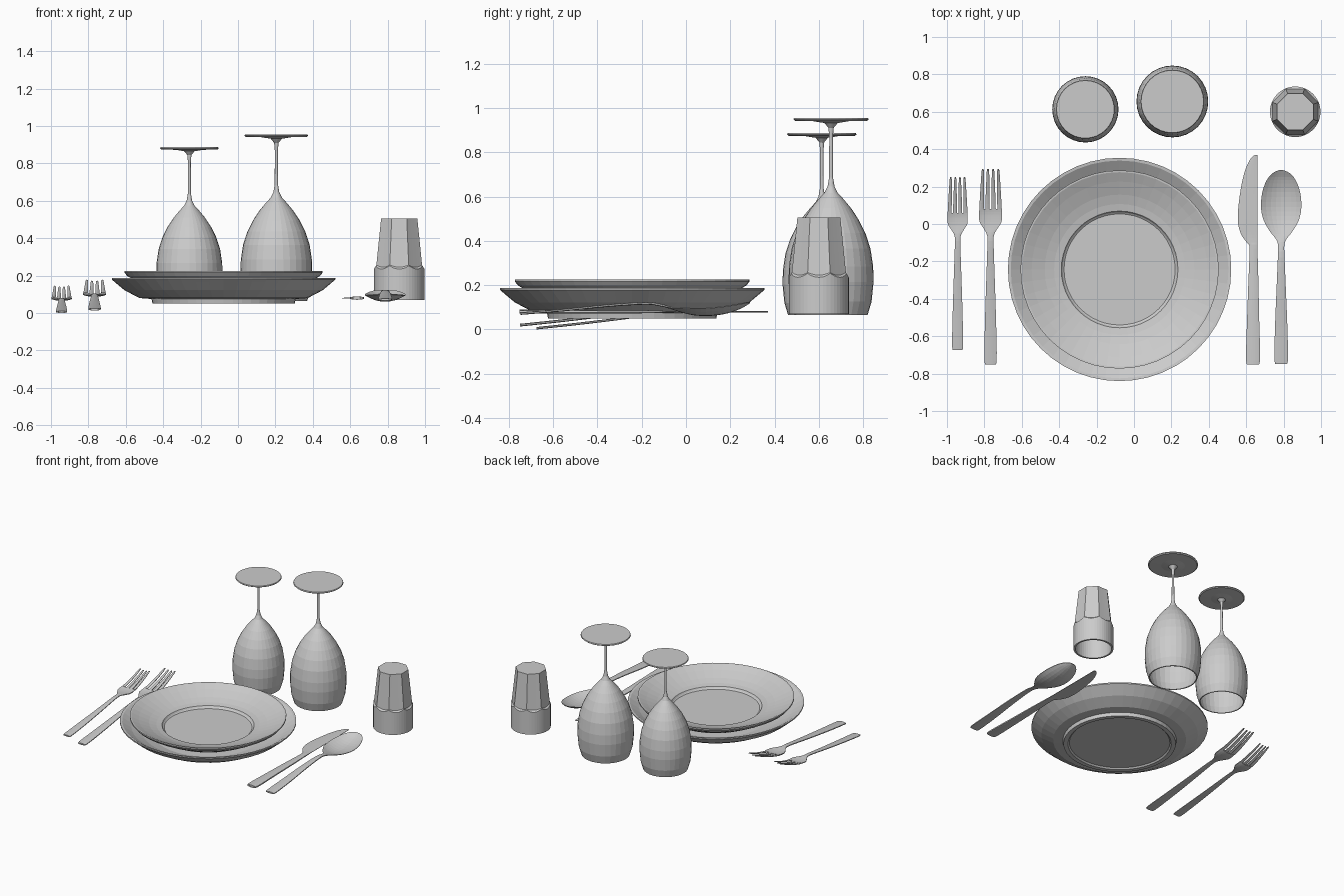
import bpy, bmesh, math
from mathutils import Vector, Matrix


def finish(name, bm, loc=(0, 0, 0)):
    bmesh.ops.remove_doubles(bm, verts=bm.verts, dist=0.0002)
    bmesh.ops.recalc_face_normals(bm, faces=bm.faces)
    me = bpy.data.meshes.new(name)
    bm.to_mesh(me)
    bm.free()
    ob = bpy.data.objects.new(name, me)
    ob.location = loc
    bpy.context.collection.objects.link(ob)
    return ob


def loft(bm, rings, caps=True):
    """Skin a list of closed rings of points."""
    vs = [[bm.verts.new(p) for p in r] for r in rings]
    n = len(vs[0])
    for a, b in zip(vs, vs[1:]):
        for i in range(n):
            bm.faces.new((a[i], a[(i + 1) % n], b[(i + 1) % n], b[i]))
    if caps:
        bm.faces.new(vs[0])
        bm.faces.new(vs[-1])


def lathe(name, profile, loc, segs=32, scale=1.0):
    bm = bmesh.new()
    rings = [[(r * scale * math.cos(2 * math.pi * i / segs),
               r * scale * math.sin(2 * math.pi * i / segs), z * scale)
              for i in range(segs)] for r, z in profile]
    loft(bm, rings)
    return finish(name, bm, loc)


def smooth_path(pts, steps):
    """Catmull-Rom through stations of any dimension."""
    out = []
    for i in range(len(pts) - 1):
        p0, p1 = pts[max(i - 1, 0)], pts[i]
        p2, p3 = pts[i + 1], pts[min(i + 2, len(pts) - 1)]
        for s in range(steps):
            t = s / steps
            out.append([0.5 * (2 * b + (c - a) * t + (2 * a - 5 * b + 4 * c - d) * t * t
                               + (3 * b - a - 3 * c + d) * t ** 3)
                        for a, b, c, d in zip(p0, p1, p2, p3)])
    return out + [list(pts[-1])]


def blade(bm, stations, steps=3, cols=8):
    """Flat tapered bar along y; station = y, centre x, half width, z, dish, thickness."""
    rings = []
    for y, cx, hw, z, dish, th in smooth_path(stations, steps):
        hw = max(hw, 0.003)
        us = [-1 + 2 * i / cols for i in range(cols + 1)]
        top = [(cx + u * hw, y, z + dish * u * u + th * (0.5 - 0.25 * u * u)) for u in us]
        low = [(cx + u * hw, y, z + dish * u * u - th * (0.5 - 0.25 * u * u)) for u in reversed(us)]
        rings.append(top + low)
    loft(bm, rings)


# Plates
PX, PY = -0.077, -0.243
lathe("dinner_plate", [
    (0, .06), (.34, .06), (.35, .05), (.38, .05), (.385, .075), (.45, .08), (.53, .122),
    (.585, .168), (.597, .178), (.597, .187), (.582, .185), (.52, .145), (.45, .112),
    (.37, .088), (0, .086)], (PX, PY, 0), 48)
lathe("soup_plate", [
    (0, .105), (.31, .103), (.34, .105), (.41, .14), (.47, .172), (.515, .198), (.53, .216),
    (.53, .226), (.52, .225), (.47, .202), (.40, .174), (.35, .159), (.312, .152),
    (.305, .142), (.297, .136), (0, .136)], (PX, PY, 0), 48)

# Upturned wine glasses, rim down
GLASS = [(0, .50), (.045, .497), (.083, .472), (.118, .426), (.148, .367), (.171, .30),
         (.183, .22), (.185, .15), (.175, .06), (.157, 0), (.165, 0), (.183, .06),
         (.192, .15), (.190, .22), (.178, .30), (.155, .37), (.125, .43), (.09, .483),
         (.055, .525), (.03, .552), (.016, .58), (.009, .62), (.008, .80), (.012, .845),
         (.03, .867), (.08, .875), (.163, .877), (.17, .883), (.167, .89), (0, .89)]
lathe("wine_glass_large", GLASS, (.205, .655, .065))
lathe("wine_glass_small", GLASS, (-.26, .613, .065), scale=.923)


# Upturned tumbler with eight flat facets
def tumbler_ring(r, z, facet=False, wave=0.0, n=48):
    pts = []
    for i in range(n):
        a = 2 * math.pi * i / n
        off = (a + math.pi / 8) % (math.pi / 4) - math.pi / 8
        rr = r / math.cos(off) if facet else r
        pts.append((rr * math.cos(a), rr * math.sin(a),
                    z + wave * (abs(off) / (math.pi / 8)) ** 2))
    return pts


bm = bmesh.new()
loft(bm, [tumbler_ring(.085, .46), tumbler_ring(.12, .25), tumbler_ring(.122, .07),
          tumbler_ring(.135, .07), tumbler_ring(.135, .235, wave=.018),
          tumbler_ring(.122, .245, True, .012), tumbler_ring(.097, .505, True)])
finish("tumbler", bm, (.862, .6, 0))


# Forks
def fork(name, loc, s):
    bm = bmesh.new()
    t = .011
    blade(bm, [(-.67, 0, .018, .006, 0, t), (-.66, 0, .029, .007, 0, t),
               (-.5, 0, .027, .024, 0, t), (-.3, 0, .021, .048, 0, t),
               (-.12, 0, .015, .072, 0, t), (-.065, 0, .016, .075, 0, t),
               (-.03, 0, .034, .072, .003, t), (.0, 0, .052, .070, .006, t),
               (.035, 0, .054, .071, .008, t), (.06, 0, .053, .075, .008, t)])
    for k in (-1.5, -.5, .5, 1.5):
        lift = .008 * (k / 1.5) ** 2 * .7
        blade(bm, [(.058, k * .0285, .0105, .075 + lift, 0, .01),
                   (.12, k * .027, .0095, .091 + lift, 0, .01),
                   (.19, k * .0255, .0075, .115 + lift, 0, .009),
                   (.24, k * .0245, .0055, .135 + lift, 0, .007),
                   (.25, k * .0245, .003, .138 + lift, 0, .006)], 2, 2)
    bmesh.ops.scale(bm, vec=(s, s, s), verts=bm.verts)
    return finish(name, bm, loc)


fork("salad_fork", (-.943, 0, 0), 1.0)
fork("dinner_fork", (-.767, .012, .013), 1.13)

# Spoon
bm = bmesh.new()
blade(bm, [(-.745, 0, .022, .072, 0, .012), (-.73, 0, .036, .073, 0, .012),
           (-.55, 0, .033, .088, 0, .012), (-.35, 0, .025, .108, 0, .012),
           (-.18, 0, .018, .118, 0, .012), (-.11, 0, .017, .109, 0, .012),
           (-.075, 0, .032, .099, .002, .01), (-.04, 0, .06, .087, .012, .008),
           (.02, 0, .094, .070, .026, .007), (.09, 0, .108, .064, .032, .007),
           (.17, 0, .101, .072, .032, .007), (.235, 0, .077, .092, .022, .007),
           (.272, 0, .045, .111, .01, .007), (.288, 0, .012, .121, .001, .006)])
finish("spoon", bm, (.787, 0, 0))

# Knife: handle, then blade with a straight back on the right
bm = bmesh.new()
edges = [(-.745, .615, .655, .018), (-.73, .599, .674, .018), (-.5, .605, .669, .018),
         (-.3, .612, .665, .016), (-.13, .618, .66, .012), (-.1, .604, .66, .008),
         (-.06, .575, .66, .005), (0, .557, .66, .005), (.08, .557, .66, .005),
         (.2, .573, .66, .005), (.29, .595, .66, .005), (.35, .624, .66, .005),
         (.37, .648, .659, .005)]
blade(bm, [(y, (l + r) / 2, (r - l) / 2, .08, 0, th) for y, l, r, th in edges])
finish("knife", bm)
